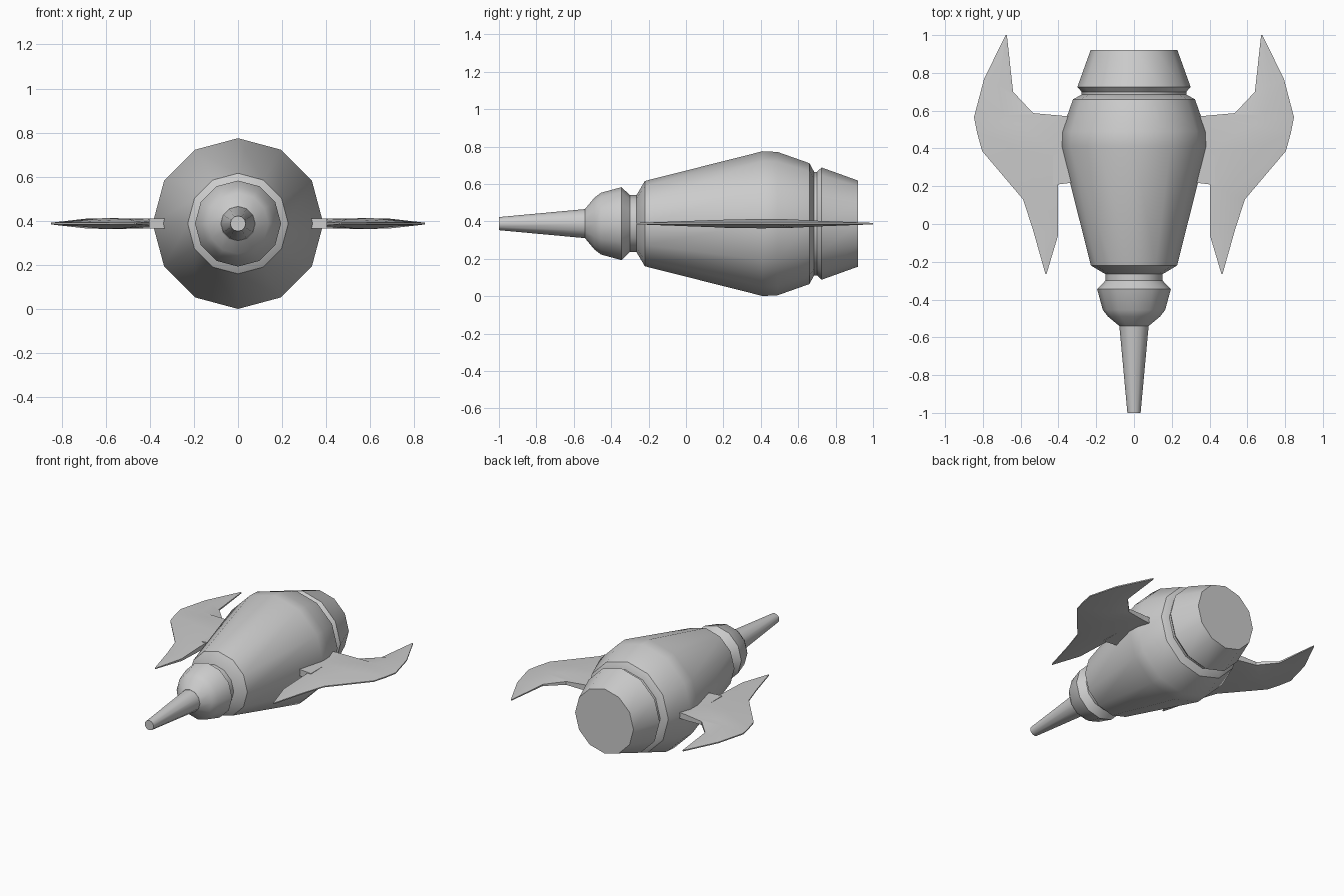
import bpy, bmesh, math

cube = bpy.data.objects.get("Cube")
if cube:
    bpy.data.objects.remove(cube, do_unlink=True)

AXIS_Z = 0.388
SIDES = 12

grey = bpy.data.materials.new("plain grey")
grey.use_nodes = True
colour = (0.6, 0.6, 0.6, 1)
grey.diffuse_color = colour
grey.node_tree.nodes["Principled BSDF"].inputs["Base Color"].default_value = colour


def finish(name, bm, angle):
    bmesh.ops.recalc_face_normals(bm, faces=bm.faces)
    mesh = bpy.data.meshes.new(name)
    bm.to_mesh(mesh)
    bm.free()
    mesh.materials.append(grey)
    obj = bpy.data.objects.new(name, mesh)
    bpy.context.collection.objects.link(obj)
    bpy.ops.object.select_all(action="DESELECT")
    obj.select_set(True)
    bpy.context.view_layer.objects.active = obj
    bpy.ops.object.shade_smooth_by_angle(angle=math.radians(angle))
    return obj


def bridge(bm, rings):
    """Join consecutive closed rings with quads and cap both ends."""
    for a, b in zip(rings, rings[1:]):
        n = len(a)
        for i in range(n):
            j = (i + 1) % n
            bm.faces.new((a[i], a[j], b[j], b[i]))
    bm.faces.new(rings[0])
    bm.faces.new(rings[-1])


def lathe(name, profile):
    """Turn (y, radius) points around the long axis."""
    bm = bmesh.new()
    rings = []
    for y, r in profile:
        angles = [math.tau * i / SIDES for i in range(SIDES)]
        rings.append([bm.verts.new((r * math.cos(a), y, AXIS_Z + r * math.sin(a)))
                      for a in angles])
    bridge(bm, rings)
    return finish(name, bm, 35)


# Fuselage, from nose to tail
lathe("nose_spike", [(-1, 0.035), (-0.535, 0.078)])
lathe("nose_collar", [(-0.54, 0.078), (-0.49, 0.138), (-0.455, 0.165),
                      (-0.345, 0.195), (-0.3, 0.152), (-0.26, 0.152)])
lathe("main_hull", [(-0.265, 0.152), (-0.22, 0.228), (0.41, 0.387), (0.49, 0.383),
                    (0.66, 0.323), (0.685, 0.277)])
lathe("engine_bell", [(0.68, 0.277), (0.7, 0.277), (0.725, 0.3), (0.92, 0.23)])

# Fin sections: inner edge, outer edge, half thickness at inner edge and ridge
FIN = [((0.673, 1.0), (0.68, 1.0), 0.003, 0.004),
       ((0.64, 0.7), (0.794, 0.767), 0.006, 0.014),
       ((0.534, 0.587), (0.847, 0.566), 0.012, 0.022),
       ((0.402, 0.575), (0.83, 0.48), 0.02, 0.024),
       ((0.402, 0.39), (0.804, 0.386), 0.022, 0.025),
       ((0.402, 0.206), (0.587, 0.13), 0.018, 0.02),
       ((0.402, -0.06), (0.535, -0.03), 0.008, 0.012),
       ((0.463, -0.265), (0.469, -0.265), 0.003, 0.004)]


def fin(side, label):
    bm = bmesh.new()
    rings = []
    for (xi, yi), (xo, yo), edge, ridge in FIN:
        xm, ym = (xi + xo) / 2, (yi + yo) / 2
        ring = [(xi, yi, -edge), (xm, ym, -ridge), (xo, yo, -0.004),
                (xo, yo, 0.004), (xm, ym, ridge), (xi, yi, edge)]
        rings.append([bm.verts.new((side * x, y, AXIS_Z + z)) for x, y, z in ring])
    bridge(bm, rings)
    finish(label + "_fin", bm, 30)

    # Mount that ties the fin into the hull
    bm = bmesh.new()
    rings = []
    for x, front, back in ((0.3, 0.222, 0.57), (0.43, 0.206, 0.575)):
        ring = [(front, -0.023), (back, -0.02), (back, 0.02), (front, 0.023)]
        rings.append([bm.verts.new((side * x, y, AXIS_Z + z)) for y, z in ring])
    bridge(bm, rings)
    finish(label + "_fin_mount", bm, 30)


fin(1, "left")
fin(-1, "right")
